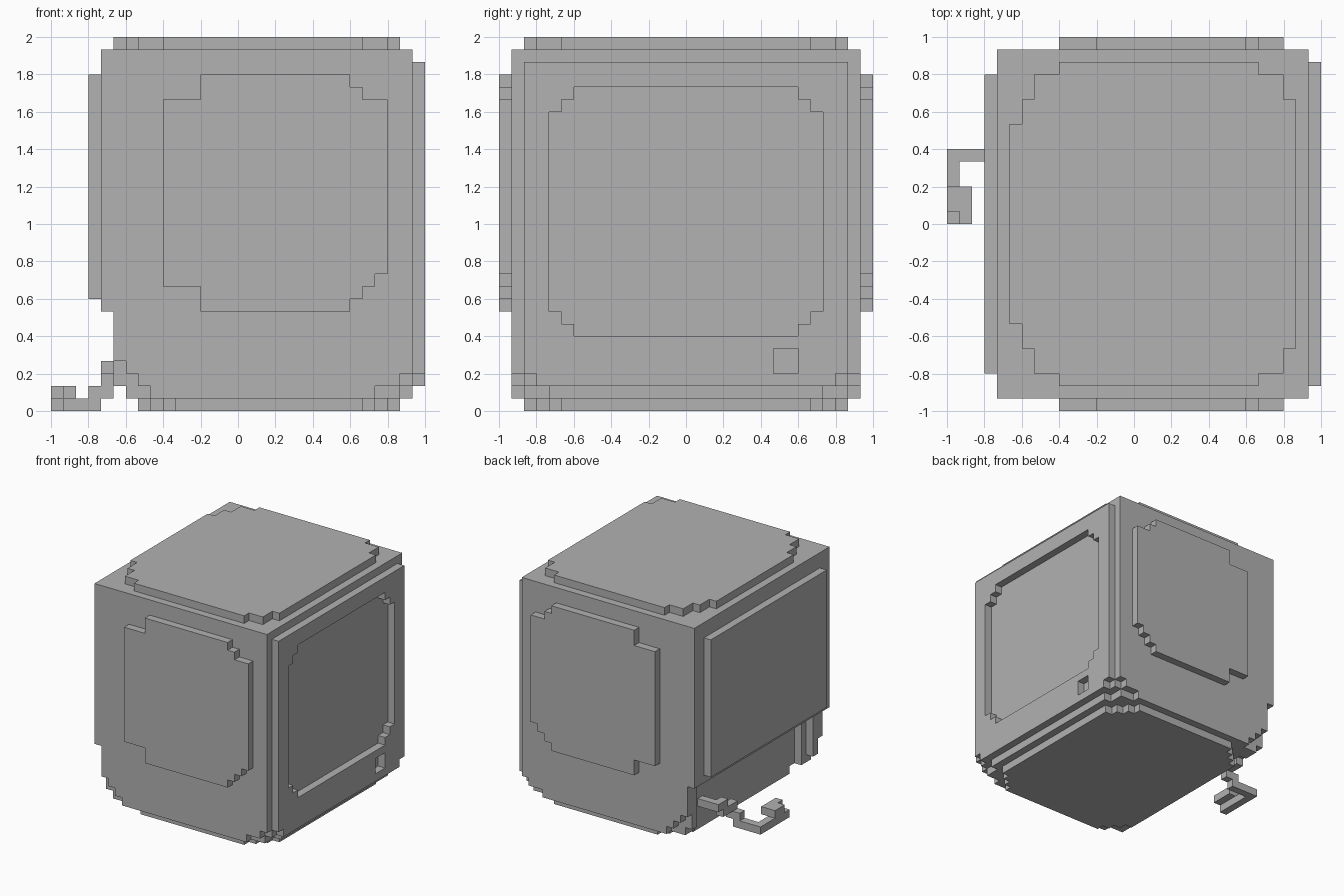
import bpy, bmesh
from mathutils import Vector

N = 30                 # blocks along the longest side
U = 2.0 / N            # block size

cube = bpy.data.objects.get("Cube")
if cube:
    bpy.data.objects.remove(cube, do_unlink=True)

grey = bpy.data.materials.new("plain_grey")
grey.use_nodes = True
grey.diffuse_color = (0.445, 0.445, 0.445, 1)
grey.node_tree.nodes["Principled BSDF"].inputs["Base Color"].default_value = grey.diffuse_color


def box(x0, x1, y0, y1, z0, z1):
    """Block cells in half-open index ranges."""
    return {(x, y, z) for x in range(x0, x1) for y in range(y0, y1) for z in range(z0, z1)}


def both_ends(cells):
    """Add the copy mirrored front to back."""
    return cells | {(x, N - 1 - y, z) for x, y, z in cells}


# Casing: a block with stepped lower corners and an undercut on the cable side
casing = box(4, 29, 1, 29, 1, 29)
cut = box(4, 5, 0, 15, 0, 8) | box(5, 6, 3, 15, 0, 8) | box(6, 7, 4, 15, 0, 8)
cut |= box(5, 6, 1, 15, 0, 2)
for step in range(3):
    cut |= box(4, 8 - step, 1, 2, 1, 2 + step)
cut |= box(28, 29, 1, 2, 1, 3) | box(26, 29, 1, 2, 1, 2) | box(28, 29, 2, 4, 1, 2)
casing -= both_ends(cut)

# Top and base panels with stepped corners
top_panel = both_ends(box(9, 25, 2, 15, 29, 30) | box(7, 27, 3, 15, 29, 30)
                      | box(6, 28, 5, 15, 29, 30) | box(5, 28, 7, 15, 29, 30))
base_panel = both_ends(box(10, 25, 2, 15, 0, 1) | box(9, 26, 3, 15, 0, 1)
                       | box(8, 27, 4, 15, 0, 1) | box(7, 28, 5, 15, 0, 1))

# Front and back panels share one outline
front_panel = (box(12, 24, 0, 1, 8, 27) | box(12, 25, 0, 1, 9, 26)
               | box(9, 26, 0, 1, 10, 25) | box(9, 27, 0, 1, 11, 25))
back_panel = {(x, N - 1 - y, z) for x, y, z in front_panel}

# Screen frame with a stepped opening and a small button hole
screen_frame = box(29, 30, 2, 28, 2, 28) - both_ends(box(29, 30, 2, 3, 2, 3))
screen_frame -= both_ends(box(29, 30, 6, 15, 6, 26) | box(29, 30, 5, 15, 7, 25)
                          | box(29, 30, 4, 15, 8, 24))
screen_frame -= box(29, 30, 22, 24, 3, 5)

# Plain panel on the cable side
side_panel = box(3, 4, 3, 27, 9, 27)

# Cable: out of the undercut, down to the ground, and round to the plug
cable = box(4, 7, 23, 24, 3, 4) | box(4, 5, 22, 23, 3, 4) | box(4, 5, 20, 23, 2, 3)
cable |= box(3, 5, 20, 21, 1, 2) | box(0, 4, 20, 21, 0, 1) | box(0, 1, 15, 20, 0, 1)
plug = box(0, 2, 15, 18, 1, 2) - box(0, 1, 15, 16, 1, 2)

parts = {"casing": casing, "top_panel": top_panel, "base_panel": base_panel,
         "front_panel": front_panel, "back_panel": back_panel,
         "screen_frame": screen_frame, "side_panel": side_panel,
         "cable": cable, "plug": plug}
solid = set().union(*parts.values())


def build(name, cells):
    """Skin the exposed sides of the cells and merge flat areas."""
    bm = bmesh.new()
    verts = {}

    def vert(p):
        if p not in verts:
            verts[p] = bm.verts.new(Vector(p) * U - Vector((1, 1, 0)))
        return verts[p]

    for c in cells:
        for axis in range(3):
            a, b = (axis + 1) % 3, (axis + 2) % 3
            for side in (0, 1):
                near = list(c)
                near[axis] += 2 * side - 1
                if tuple(near) in solid:
                    continue
                ring = []
                for da, db in ((0, 0), (1, 0), (1, 1), (0, 1)):
                    p = list(c)
                    p[axis] += side
                    p[a] += da
                    p[b] += db
                    ring.append(vert(tuple(p)))
                bm.faces.new(ring if side else ring[::-1])
    bmesh.ops.dissolve_limit(bm, angle_limit=0.01, verts=bm.verts[:], edges=bm.edges[:])
    mesh = bpy.data.meshes.new(name)
    bm.to_mesh(mesh)
    bm.free()
    mesh.materials.append(grey)
    bpy.context.collection.objects.link(bpy.data.objects.new(name, mesh))


for part_name, part_cells in parts.items():
    build(part_name, part_cells)
